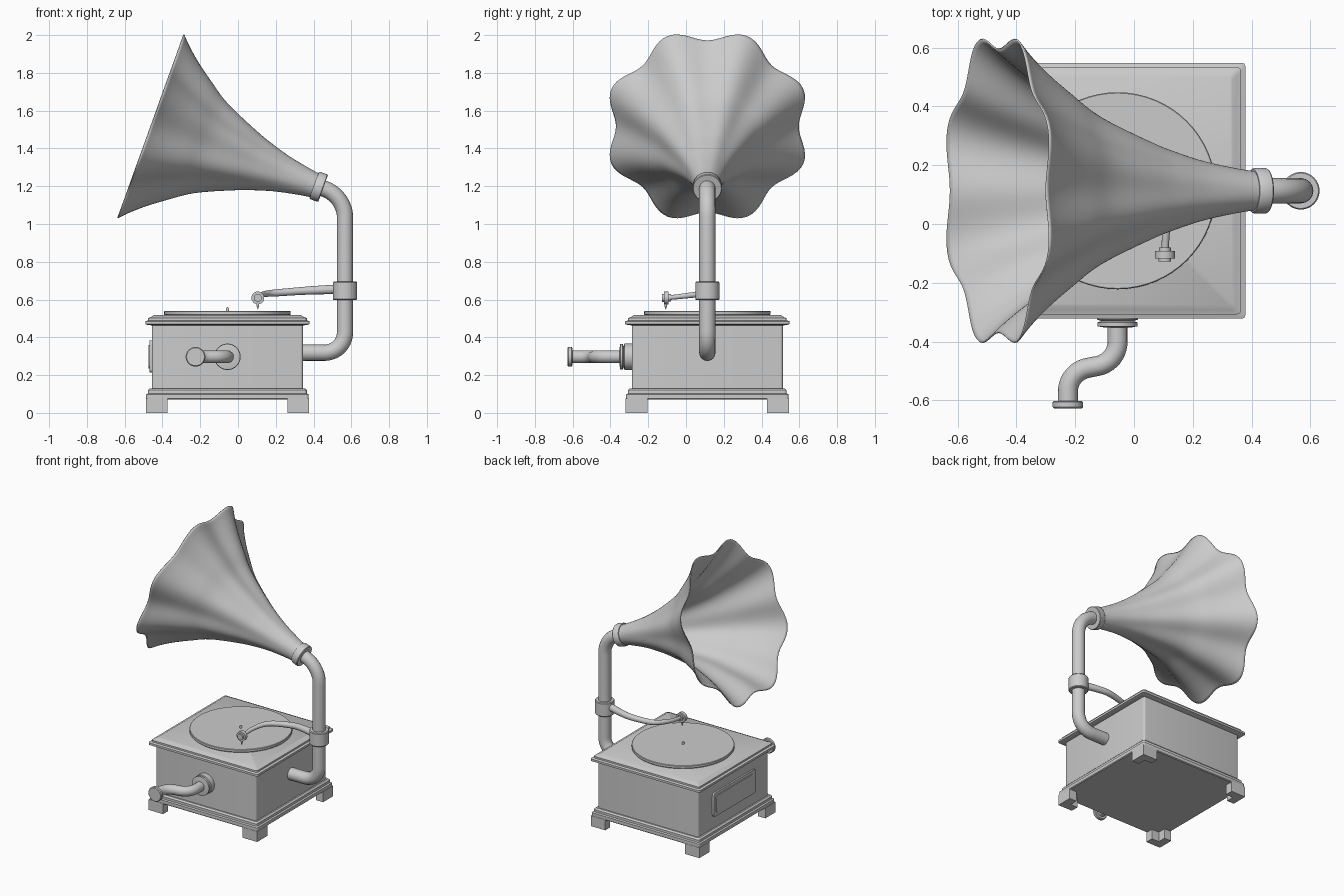
import bpy, bmesh, math
from mathutils import Vector

if "Cube" in bpy.data.objects:
    bpy.data.objects.remove(bpy.data.objects["Cube"])

CX, CY = -0.056, 0.113          # centre of the cabinet


def finish(name, bm, angle=35):
    bmesh.ops.recalc_face_normals(bm, faces=bm.faces)
    me = bpy.data.meshes.new(name)
    bm.to_mesh(me)
    bm.free()
    ob = bpy.data.objects.new(name, me)
    bpy.context.collection.objects.link(ob)
    smooth(ob, angle)
    return ob


def smooth(ob, angle=35):
    bpy.ops.object.select_all(action='DESELECT')
    ob.select_set(True)
    bpy.context.view_layer.objects.active = ob
    bpy.ops.object.shade_smooth_by_angle(angle=math.radians(angle))


def skin(bm, rings, caps=True):
    n = len(rings[0])
    for a, b in zip(rings, rings[1:]):
        for i in range(n):
            j = (i + 1) % n
            bm.faces.new((a[i], a[j], b[j], b[i]))
    if caps:
        bm.faces.new(rings[0])
        bm.faces.new(rings[-1])


def square_loft(name, profile, corner=0.014):
    """Stack of rounded squares: profile is (half width, z)."""
    bm = bmesh.new()
    rings = []
    for h, z in profile:
        ring = []
        for q in range(4):
            mid = math.radians(45 + 90 * q)
            sx, sy = math.copysign(1, math.cos(mid)), math.copysign(1, math.sin(mid))
            for k in range(5):
                a = math.radians(90 * q + 22.5 * k)
                ring.append(bm.verts.new((CX + sx * (h - corner) + corner * math.cos(a),
                                          CY + sy * (h - corner) + corner * math.sin(a), z)))
        rings.append(ring)
    skin(bm, rings)
    return finish(name, bm)


def lathe(name, profile, origin, axis, n=48, lobes=None, caps=True):
    """Turn (radius, distance) points about an axis; lobes(angle, t) scales the radius."""
    axis = Vector(axis).normalized()
    u = Vector((0, 1, 0)) if abs(axis.y) < 0.9 else Vector((1, 0, 0))
    v = axis.cross(u).normalized()
    bm = bmesh.new()
    rings = []
    for r, t in profile:
        ring = []
        for i in range(n):
            a = 2 * math.pi * i / n
            rr = r * (lobes(a, t) if lobes else 1)
            ring.append(bm.verts.new(Vector(origin) + axis * t + rr * (u * math.cos(a) + v * math.sin(a))))
        rings.append(ring)
    skin(bm, rings, caps)
    return finish(name, bm)


def fillet(points, cut):
    """Round the inner corners of a path."""
    p = [Vector(q) for q in points]
    out = [p[0]]
    for a, b, c in zip(p, p[1:], p[2:]):
        s, e = b + (a - b).normalized() * cut, b + (c - b).normalized() * cut
        for k in range(11):
            t = k / 10
            w = 2 * t * (1 - t) * 0.8
            out.append(((1 - t) ** 2 * s + w * b + t * t * e) / ((1 - t) ** 2 + w + t * t))
    return out + [p[-1]]


def spline(p, steps=6):
    """Catmull-Rom through the points."""
    p = [Vector(q) for q in p]
    p = [2 * p[0] - p[1]] + p + [2 * p[-1] - p[-2]]
    out = []
    for a, b, c, d in zip(p, p[1:], p[2:], p[3:]):
        for k in range(steps):
            t = k / steps
            out.append(0.5 * (2 * b + (c - a) * t + (2 * a - 5 * b + 4 * c - d) * t * t
                              + (3 * b - a - 3 * c + d) * t ** 3))
    return out + [p[-2]]


def tube(name, pts, r0, r1=None):
    cu = bpy.data.curves.new(name, 'CURVE')
    cu.dimensions = '3D'
    cu.bevel_depth = 1
    cu.bevel_resolution = 6
    cu.use_fill_caps = True
    sp = cu.splines.new('POLY')
    sp.points.add(len(pts) - 1)
    r1 = r0 if r1 is None else r1
    for i, q in enumerate(pts):
        sp.points[i].co = (*q, 1)
        sp.points[i].radius = r0 + (r1 - r0) * i / (len(pts) - 1)
    ob = bpy.data.objects.new(name, cu)
    bpy.context.collection.objects.link(ob)
    bpy.ops.object.select_all(action='DESELECT')
    ob.select_set(True)
    bpy.context.view_layer.objects.active = ob
    bpy.ops.object.convert(target='MESH')
    smooth(bpy.context.object, 40)


# Cabinet: plinth, case and lid
square_loft("plinth", [(.425, .07), (.43, .075), (.43, .098), (.42, .103), (.42, .12), (.41, .13), (.39, .13)])
square_loft("case", [(.40, .12), (.40, .475)])
square_loft("lid", [(.40, .463), (.423, .466), (.435, .47), (.435, .485), (.42, .49), (.42, .502),
                    (.405, .507), (.39, .517)])

# Bracket feet, one L shape turned to each corner
for name, sx, sy in (("front_left_foot", -1, -1), ("front_right_foot", 1, -1),
                     ("back_left_foot", -1, 1), ("back_right_foot", 1, 1)):
    bm = bmesh.new()
    o, i, m = .432, .317, .375
    ell = [(o, o), (i, o), (i, m), (m, m), (m, i), (o, i)]
    rings = [[bm.verts.new((CX + sx * x, CY + sy * y, z)) for x, y in ell] for z in (0, .075)]
    skin(bm, rings)
    finish(name, bm)

# Side panel with a raised frame on the left face
for name, hy, hz, x in (("side_panel", .24, .085, -.468), ("side_panel_inset", .215, .062, -.473)):
    bm = bmesh.new()
    ring_pts = []
    for q in range(4):
        sy, sz = ((1, 1), (-1, 1), (-1, -1), (1, -1))[q]
        for k in range(5):
            a = math.radians(90 * q + 22.5 * k)
            ring_pts.append((sy * (hy - .02) + .02 * math.cos(a), sz * (hz - .02) + .02 * math.sin(a)))
    rings = [[bm.verts.new((xx, CY + y, .298 + z)) for y, z in ring_pts] for xx in (-.45, x)]
    skin(bm, rings)
    finish(name, bm)

# Turntable and spindle
lathe("turntable", [(.325, .51), (.335, .522), (.335, .537), (.332, .54)], (CX, CY, 0), (0, 0, 1), 64)
lathe("spindle", [(.008, .53), (.008, .552), (.003, .56)], (CX, CY, 0), (0, 0, 1), 16)

# Winding crank
lathe("crank_flange", [(.07, .28), (.07, .325), (.055, .33), (.068, .335), (.068, .348), (.045, .352)],
      (CX, 0, .297), (0, -1, 0))
tube("crank", fillet([(CX, -.33, .297), (CX, -.47, .297), (-.225, -.502, .297), (-.225, -.61, .297)], .07), .034)
lathe("crank_knob", [(.047, .602), (.052, .606), (.052, .622), (.047, .627)], (-.225, 0, .297), (0, -1, 0))

# Horn pipe and its ring
AX = Vector((-.941, 0, .339))
THROAT = Vector((.447, CY, 1.19))
tube("horn_pipe", fillet([(.32, CY, .318), (.567, CY, .318), (.567, CY, 1.147), THROAT + AX * .03], .115), .043)
lathe("pipe_ring", [(.043, .597), (.06, .597), (.064, .602), (.064, .69), (.06, .695), (.043, .695)],
      (.567, CY, 0), (0, 0, 1))

# Eight-lobed flared horn with a throat collar
key = [(.064, .0, 0), (.072, .08, 0), (.1, .22, 0), (.133, .33, 0), (.17, .43, 0), (.257, .625, 0),
       (.333, .74, 0), (.405, .84, 0), (.468, .915, 0), (.517, .964, 0)]
horn = lathe("horn", [(q.x, q.y) for q in spline(key, 4)], THROAT, AX, 128,
             lambda a, t: 1 - .064 * max(t / .964, 0) ** 1.4 * math.cos(8 * a), caps=False)
solid = horn.modifiers.new("thickness", 'SOLIDIFY')
solid.thickness = .006
lathe("horn_collar", [(.04, -.004), (.074, -.004), (.077, 0), (.077, .04), (.073, .046), (.06, .046)], THROAT, AX)

# Tonearm with sound box and needle
tube("tonearm", spline([(.53, .113, .655), (.42, .143, .65), (.33, .152, .645), (.2, .125, .635),
                        (.145, .08, .63), (.113, 0, .62), (.105, -.095, .609)]), .025, .012)
lathe("sound_box", [(.02, .08), (.02, .092), (.034, .092), (.034, .117), (.021, .117), (.021, .128)],
      (.105, 0, .609), (0, -1, 0), 32)
lathe("needle", [(.007, .58), (.007, .566), (.001, .548)], (.105, -.107, 0), (0, 0, 1), 12)
